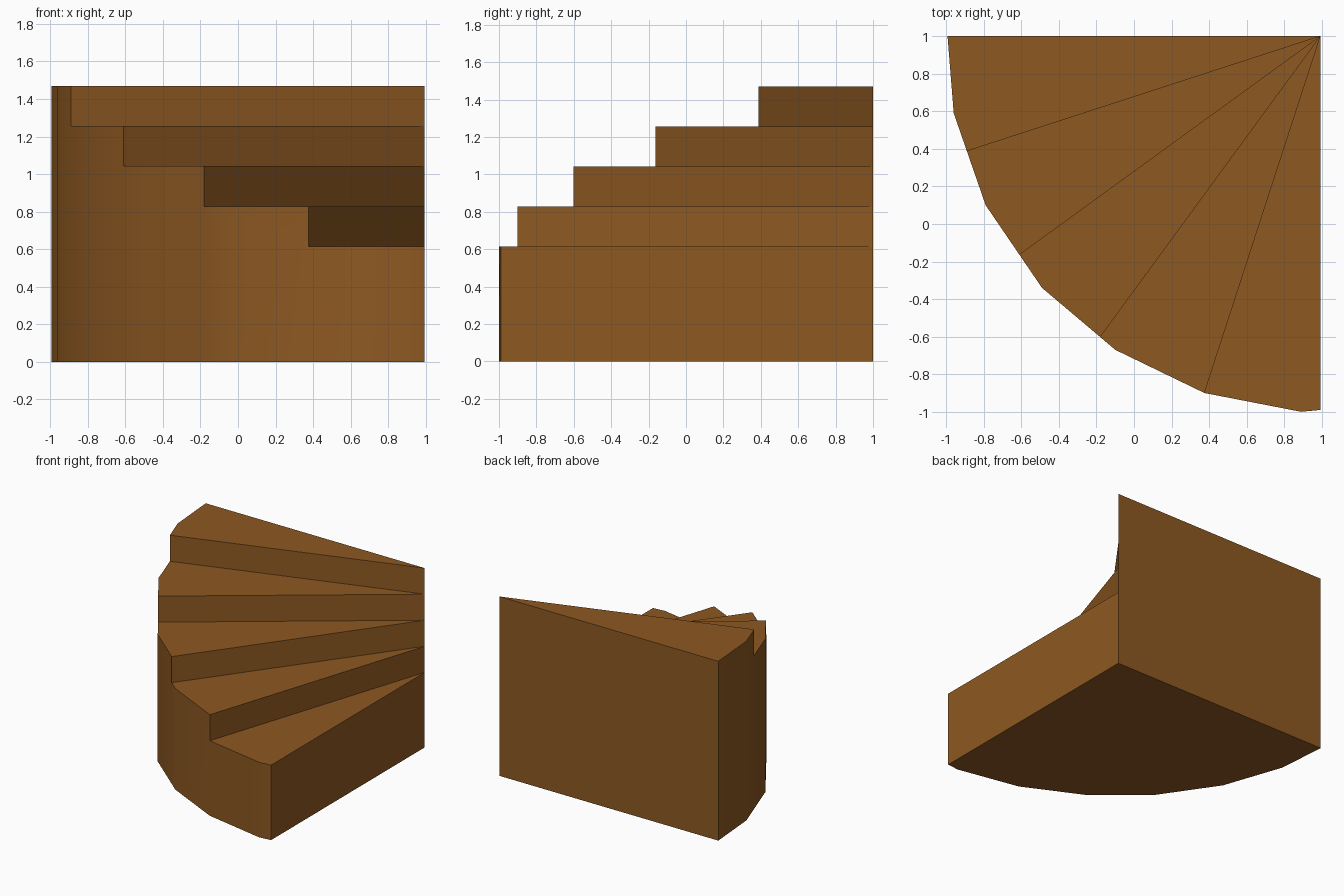
import bpy, bmesh, math

cube = bpy.data.objects.get("Cube")
if cube:
    bpy.data.objects.remove(cube)

PIVOT = (0.993, 1.0)
BASE_HEIGHT, RISE, STEPS = 0.615, 0.2137, 5
# Curved outer outline, two wall segments per step, lowest step first
OUTLINE = [(0.993, -0.99), (0.89, -1.0), (0.375, -0.9), (-0.1, -0.67),
           (-0.18, -0.602), (-0.49, -0.34), (-0.61, -0.164), (-0.79, 0.1),
           (-0.89, 0.388), (-0.96, 0.59), (-0.993, 1.0)]

# Wood colour
wood = bpy.data.materials.new("brown wood")
wood.use_nodes = True
wood.diffuse_color = (0.27, 0.1, 0.016, 1)
wood.node_tree.nodes["Principled BSDF"].inputs["Base Color"].default_value = wood.diffuse_color

bm = bmesh.new()
cache = {}


def vert(point, level):
    """Shared vertex above a plan point; level -1 is the floor, others are treads."""
    key = (point, level)
    if key not in cache:
        z = 0 if level < 0 else BASE_HEIGHT + RISE * level
        cache[key] = bm.verts.new((*point, z))
    return cache[key]


def face(*corners):
    return bm.faces.new([vert(p, level) for p, level in corners])


for step in range(STEPS):
    a, b, c = OUTLINE[2 * step:2 * step + 3]
    # Tread
    face((PIVOT, step), (a, step), (b, step), (c, step))
    # Outer wall, sharing the lower tread's corner
    lower = [(a, step - 1)] if step else []
    face((a, -1), (b, -1), (b, step), (a, step), *lower)
    face((b, -1), (c, -1), (c, step), (b, step))
    # Riser
    face((PIVOT, step - 1), (a, step - 1), (a, step), (PIVOT, step))

# Back wall and underside
end = OUTLINE[-1]
face((end, -1), *[(PIVOT, i) for i in range(-1, STEPS)], (end, STEPS - 1))
face((PIVOT, -1), *[(p, -1) for p in reversed(OUTLINE)])

bmesh.ops.recalc_face_normals(bm, faces=bm.faces[:])
mesh = bpy.data.meshes.new("winder_stairs")
bm.to_mesh(mesh)
bm.free()
mesh.materials.append(wood)

stairs = bpy.data.objects.new("winder_stairs", mesh)
bpy.context.collection.objects.link(stairs)
bpy.ops.object.select_all(action='DESELECT')
stairs.select_set(True)
bpy.context.view_layer.objects.active = stairs
bpy.ops.object.shade_smooth_by_angle(angle=math.radians(25))
